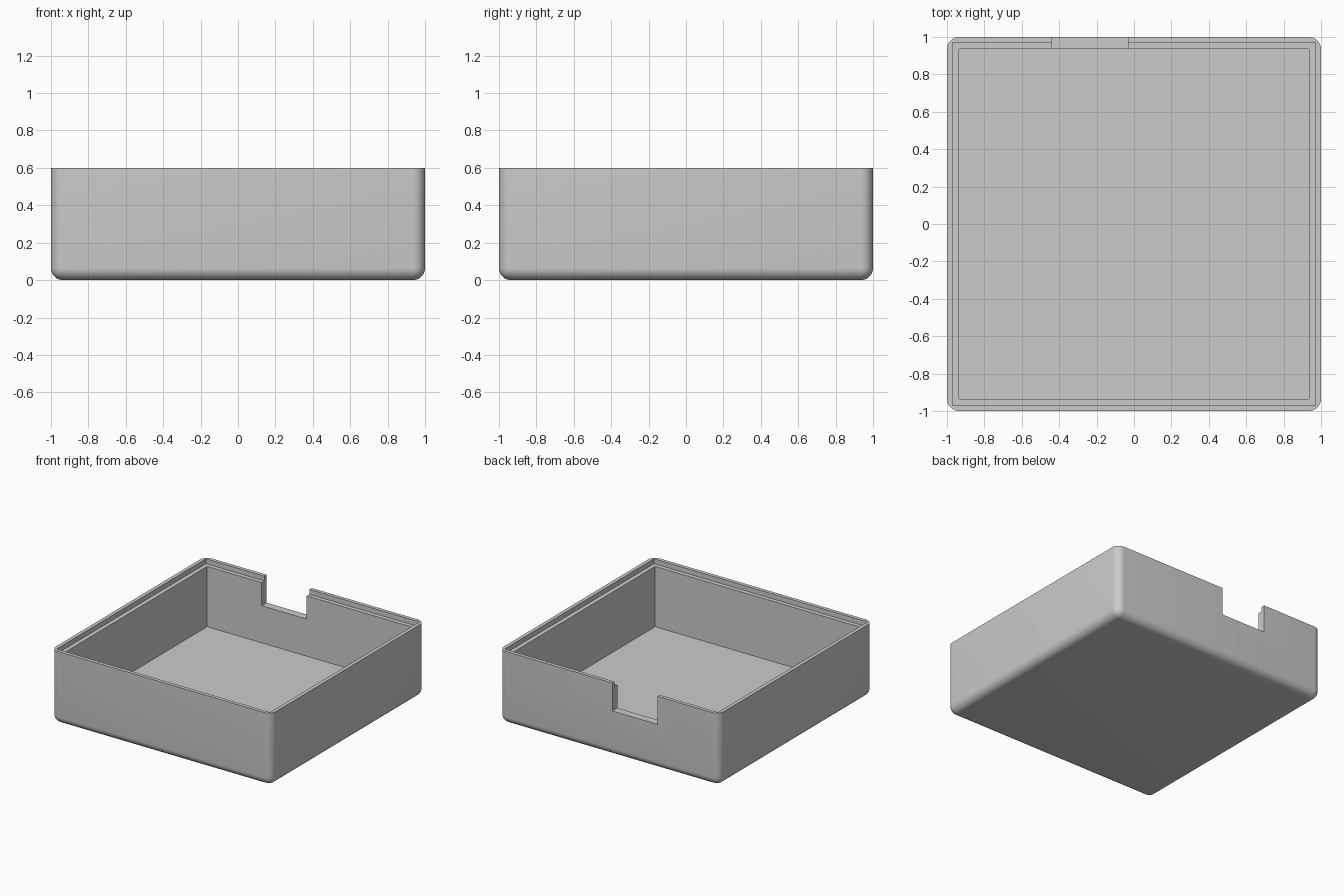
import bpy, bmesh, math
from mathutils import Vector

if "Cube" in bpy.data.objects:
    bpy.data.objects.remove(bpy.data.objects["Cube"], do_unlink=True)

HEIGHT, RADIUS = 0.6, 0.065
INNER, LIP = 0.935, 0.97
FLOOR, LEDGE, NOTCH = 0.065, 0.56, 0.37

grey = bpy.data.materials.new("plain_grey")
grey.use_nodes = True
colour = (0.6, 0.6, 0.6, 1)
grey.diffuse_color = colour
grey.node_tree.nodes["Principled BSDF"].inputs["Base Color"].default_value = colour


def box(name, low, high, rounded=False):
    """Box between two corners; rounded softens every edge but the top rim."""
    low, high = Vector(low), Vector(high)
    bm = bmesh.new()
    bmesh.ops.create_cube(bm, size=1)
    for v in bm.verts:
        v.co = (low + high) / 2 + v.co * (high - low)
    if rounded:
        soft = [e for e in bm.edges if min(v.co.z for v in e.verts) < low.z + 0.001]
        bmesh.ops.bevel(bm, geom=soft, offset=RADIUS, segments=8,
                        profile=0.5, affect='EDGES')
    mesh = bpy.data.meshes.new(name)
    bm.to_mesh(mesh)
    bm.free()
    mesh.materials.append(grey)
    obj = bpy.data.objects.new(name, mesh)
    bpy.context.collection.objects.link(obj)
    return obj


# Outer shell with rounded sides and base
tray = box("open_tray", (-1, -1, 0), (1, 1, HEIGHT), rounded=True)

# Hollow, stepped lid lip, and cable notch in the back wall
cutters = [
    box("cavity_cutter", (-INNER, -INNER, FLOOR), (INNER, INNER, 1)),
    box("lip_cutter", (-LIP, -LIP, LEDGE), (LIP, LIP, 0.9)),
    box("notch_cutter", (-0.44, 0.8, NOTCH), (-0.03, 1.2, 0.8)),
]
bpy.context.view_layer.objects.active = tray
for cutter in cutters:
    cutter.hide_render = True
    mod = tray.modifiers.new(cutter.name, 'BOOLEAN')
    mod.operation = 'DIFFERENCE'
    mod.solver = 'EXACT'
    mod.object = cutter
    bpy.ops.object.modifier_apply(modifier=mod.name)
    bpy.data.objects.remove(cutter, do_unlink=True)

# Smooth rounded edges, crisp rim and interior
bpy.ops.object.select_all(action='DESELECT')
tray.select_set(True)
bpy.ops.object.shade_smooth_by_angle(angle=math.radians(30))
